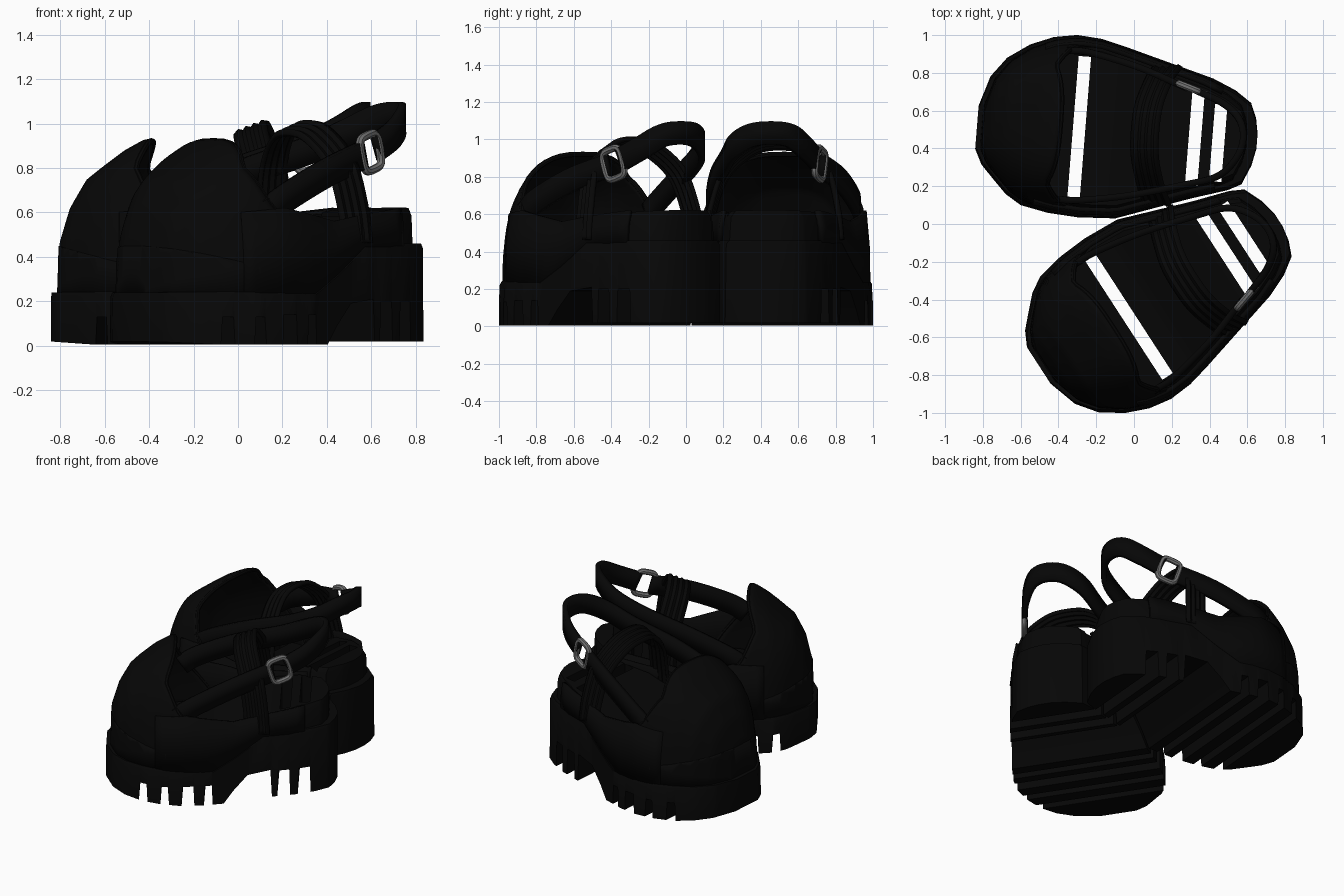
import bpy, bmesh, math
from mathutils import Vector, Matrix

if "Cube" in bpy.data.objects:
    bpy.data.objects.remove(bpy.data.objects["Cube"])

def material(name, c):
    m = bpy.data.materials.new(name)
    m.diffuse_color = (c, c, c, 1)
    m.use_nodes = True
    m.node_tree.nodes["Principled BSDF"].inputs["Base Color"].default_value = m.diffuse_color
    return m
BLACK, METAL = material("black_leather", 0.002), material("buckle_metal", 0.16)

# Local frame of a shoe: u runs toe to heel, v across, z up
LEFT = [(-.83, .06), (-.78, .22), (-.70, .325), (-.584, .405), (-.46, .455), (-.339, .475), (-.21, .465),
        (-.085, .435), (.397, .303), (.52, .25), (.607, .19), (.64, .11), (.654, .03)]
RIGHT = [(-.83, -.17), (-.79, -.25), (-.728, -.315), (-.65, -.395), (-.566, -.447), (-.42, -.476),
         (-.262, -.487), (-.062, -.477), (.328, -.34), (.52, -.28), (.59, -.244), (.635, -.14), (.654, -.05)]
MID = -.09
# groove position, depth, half width
GROOVES = [(-.58, .13, .022), (-.44, .13, .022), (-.29, .14, .035), (-.16, .14, .022),
           (.32, .2, .035), (.45, .2, .035)]
SLITS = [(-.29, -.39, .365), (.325, -.27, .22), (.45, -.24, .17)]

def interp(tab, x):
    if x <= tab[0][0]:
        return tab[0][1]
    for (a, p), (b, q) in zip(tab, tab[1:]):
        if x <= b:
            return p + (q - p) * (x - a) / (b - a)
    return tab[-1][1]

def sides(u, f):
    x = MID + (u - MID) / f
    return interp(RIGHT, x) * f, interp(LEFT, x) * f

def catmull(pts, n=6):
    P = [Vector(p) for p in pts]
    P = [2 * P[0] - P[1]] + P + [2 * P[-1] - P[-2]]
    out = []
    for i in range(1, len(P) - 2):
        a, b, c, d = P[i - 1:i + 3]
        for k in range(n):
            t = k / n
            out.append(.5 * (2 * b + (c - a) * t + (2 * a - 5 * b + 4 * c - d) * t * t
                             + (3 * b - a - 3 * c + d) * t ** 3))
    return out + [P[-2]]

class Shoe:
    def __init__(self, tag, origin, angle, flip):
        self.tag = tag
        self.M = (Matrix.Translation(origin) @ Matrix.Rotation(math.radians(angle), 4, 'Z')
                  @ Matrix.Diagonal((1, flip, 1, 1)))

    def make(self, name, verts, faces, mat=BLACK, thick=0, cut=None):
        me = bpy.data.meshes.new(name)
        me.from_pydata([self.M @ Vector(v) for v in verts], [], faces)
        bm = bmesh.new()
        bm.from_mesh(me)
        if cut:
            co, no = cut
            bmesh.ops.bisect_plane(bm, geom=bm.verts[:] + bm.edges[:] + bm.faces[:],
                                   plane_co=self.M @ Vector(co),
                                   plane_no=(self.M.to_3x3() @ Vector(no)).normalized(), clear_outer=True)
        bmesh.ops.remove_doubles(bm, verts=bm.verts, dist=1e-5)
        bmesh.ops.recalc_face_normals(bm, faces=bm.faces)
        bm.to_mesh(me)
        bm.free()
        me.materials.append(mat)
        ob = bpy.data.objects.new(f"{self.tag}_{name}", me)
        bpy.context.collection.objects.link(ob)
        if thick:
            mod = ob.modifiers.new("thickness", 'SOLIDIFY')
            mod.thickness, mod.offset = thick, 0
        return ob

    def grid(self, name, rows, close=False, cap=False, loop=False, **kw):
        n, r = len(rows[0]), len(rows)
        faces = [(i * n + j, i * n + (j + 1) % n, (i + 1) % r * n + (j + 1) % n, (i + 1) % r * n + j)
                 for i in range(r if loop else r - 1) for j in range(n if close else n - 1)]
        if cap:
            faces += [tuple(range(n)), tuple(range((r - 1) * n, r * n))]
        return self.make(name, [p for row in rows for p in row], faces, **kw)

    def slab(self, name, f, bottom, top, c):
        us = []
        for u in sorted([p[0] for p in bottom + top] + [MID + (p[0] - MID) * f for p in LEFT + RIGHT]):
            inside = MID - .74 * f - 1e-4 <= u <= MID + .744 * f + 1e-4
            if inside and (not us or u - us[-1] > .004):
                us.append(u)
        rows = []
        for u in us:
            (a, b), z0, z1 = sides(u, f), interp(bottom, u), interp(top, u)
            rows.append([(u, a, z0), (u, b, z0), (u, b - c * .3, z1 - c), (u, b - c, z1),
                         (u, a + c, z1), (u, a + c * .3, z1 - c)])
        return self.grid(name, rows, close=True, cap=True)

    def dome(self, name, f, lift=0, **kw):
        height = [(0, 0), (.005, .25), (.05, .40), (.12, .52), (.19, .575), (.29, .65), (.37, .695), (.42, .705)]
        back = [(0, -.05), (.35, -.22), (.6, -.36), (.85, -.44), (1, -.39)]
        rows, start = [], MID - .74 * f
        for i in range(25):
            t, row = (i / 24) ** 1.7, []
            for j in range(33):
                ph = math.pi * j / 32
                s, c = max(math.sin(ph), 0) ** .7, math.cos(ph)
                u = start + t * (interp(back, s) - start)
                a, b = sides(u, f)
                v = (a + b) / 2 + (b - a) / 2 * math.copysign(abs(c) ** .7, c)
                row.append((u, v, .21 + (interp(height, u - start) + .01 + lift) * s))
            rows.append(row)
        self.grid(name, rows, **kw)
        return rows[-1]

    def tube(self, name, path, r, mat=BLACK, loop=False):
        rows, n = [], len(path)
        x = None
        for i, p in enumerate(path):
            q0 = path[i - 1] if loop or i else p
            q1 = path[(i + 1) % n] if loop or i < n - 1 else p
            t = (Vector(q1) - Vector(q0)).normalized()
            x = t.orthogonal().normalized() if x is None else (x - t * x.dot(t)).normalized()
            y = t.cross(x)
            rows.append([Vector(p) + r * (x * math.cos(k * math.pi / 4) + y * math.sin(k * math.pi / 4))
                         for k in range(8)])
        self.grid(name, rows, close=True, cap=not loop, loop=loop, mat=mat)

    def strap(self, name, pts, width, across, ribs=0, thick=.03):
        path, rows, n = catmull(pts), [], max(1, ribs)
        for i, p in enumerate(path):
            t = (path[min(i + 1, len(path) - 1)] - path[max(i - 1, 0)]).normalized()
            w = Vector(across)
            w = (w - t * w.dot(t)).normalized()
            nrm = t.cross(w)
            rows.append([p + w * width * (k / n - .5) + nrm * (.006 * (-1) ** k if ribs else 0)
                         for k in range(n + 1)])
        return self.grid(name, rows, thick=thick)

def build(s):
    # sole with treads and arch
    bottom = [(-.84, .02)]
    for g, z, h in GROOVES:
        lo = .005 if g < 0 else .02
        if g == .32:
            bottom += [(-.06, .005), (.0, .09), (.09, .19), (.235, .21), (.245, .02)]
        bottom += [(g - h - .006, lo), (g - h, z), (g + h, z), (g + h + .006, lo)]
    bottom.append((.66, .02))
    sole = s.slab("sole", 1, bottom, [(-.84, .24), (-.13, .25), (.02, .34), (.19, .46), (.66, .46)], .02)
    # footbed rising to the heel
    bed = s.slab("footbed", .93, [(-.8, .2), (-.1, .22), (.2, .4), (.6, .42)],
                 [(-.8, .28), (-.15, .36), (.0, .45), (.2, .56), (.4, .61), (.64, .625)], .035)
    # open slots through the sole
    for i, (u, a, b) in enumerate(SLITS):
        rows = [[(x, a, -.1), (x, b, -.1), (x, b, .8), (x, a, .8)] for x in (u - .033, u + .033)]
        cutter = s.grid(f"slot_cutter_{i}", rows, close=True, cap=True)
        cutter.hide_render = True
        cutter.hide_set(True)
        cutter.display_type = 'WIRE'
        for ob in (sole, bed):
            mod = ob.modifiers.new("slot", 'BOOLEAN')
            mod.operation, mod.object, mod.solver = 'DIFFERENCE', cutter, 'EXACT'
    # toe cap, edge binding and toe guard
    edge = s.dome("toe_cap", .945, thick=.025)
    s.tube("toe_cap_binding", edge, .014)
    s.dome("toe_guard", .955, .008, thick=.016, cut=((-.8, 0, .45), (.25, 0, 1)))
    # side panels that follow the sole outline
    low = [(-.5, .22), (-.13, .23), (.02, .32), (.19, .43), (.45, .45)]
    high = [(-.5, .6), (-.3, .62), (0, .56), (.2, .59), (.45, .62)]
    for side, n in ((1, "outer"), (0, "inner")):
        rows = []
        for k in range(20):
            u = -.5 + .95 * k / 19
            z0, z1 = interp(low, u), interp(high, u)
            rows.append([(u, sides(u, f)[side], z0 + (z1 - z0) * t) for f, t in ((.95, 0), (.945, .5), (.91, 1))])
        s.grid(f"{n}_side_panel", rows, thick=.024)
    # ankle strap in two pieces that meet at the buckle
    s.strap("ankle_strap", [(-.36, -.40, .60), (-.25, -.395, .67), (0, -.35, .78), (.29, -.27, .88), (.46, -.21, .96),
                            (.55, -.11, 1.02), (.58, 0, 1.035), (.55, .10, 1.02), (.46, .175, .955),
                            (.33, .225, .89)], .125, (0, 0, 1), thick=.035)
    s.strap("buckle_strap", [(-.36, .39, .60), (-.25, .385, .67), (0, .33, .78), (.25, .245, .86)],
            .125, (0, 0, 1), thick=.035)
    # ribbed instep strap
    s.strap("instep_strap", [(.15, -.375, .46), (.14, -.35, .62), (.11, -.28, .82), (.07, -.14, .95), (.06, 0, .98),
                             (.07, .14, .95), (.11, .27, .82), (.14, .325, .62), (.15, .345, .46)],
            .15, (.9, 0, .35), ribs=8, thick=.022)
    # buckle frame
    t = Vector((.9, -.27, .3)).normalized()
    w = (Vector((0, 0, 1)) - t * t.z).normalized()
    c, ring = Vector((.29, .24, .87)), []
    for k in range(32):
        a = 2 * math.pi * k / 32
        ca, sa = math.cos(a), math.sin(a)
        ring.append(c + t * .065 * math.copysign(abs(ca) ** .5, ca) + w * .08 * math.copysign(abs(sa) ** .5, sa))
    s.tube("buckle", ring, .019, METAL, loop=True)

build(Shoe("back_shoe", (0, .5, 0), -4.6, 1))
build(Shoe("front_shoe", (.222, -.343, 0), 33, -1))

for ob in bpy.context.collection.objects:
    if not ob.hide_render:
        ob.select_set(True)
        bpy.context.view_layer.objects.active = ob
bpy.ops.object.shade_smooth_by_angle(angle=math.radians(35))
